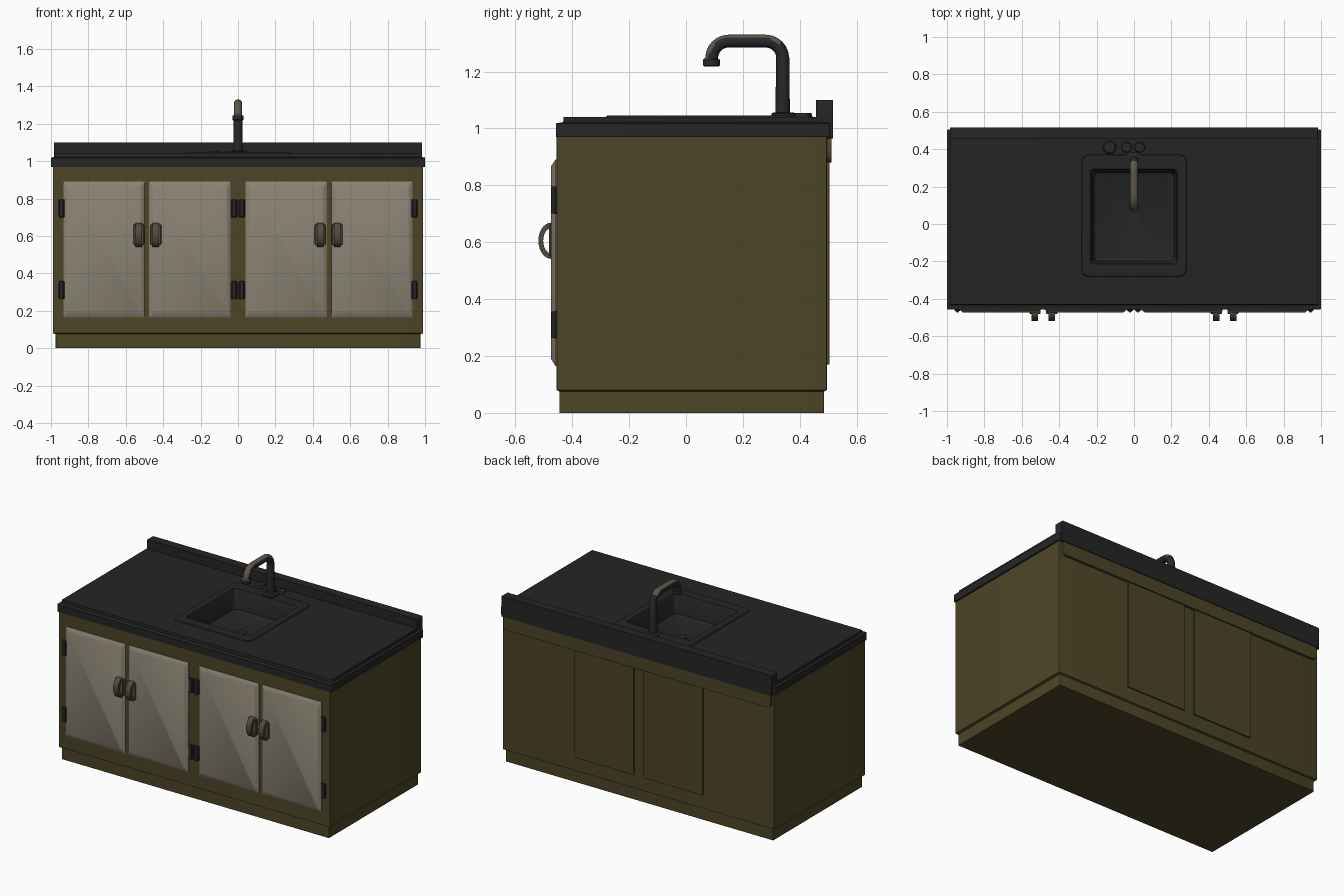
import bpy, bmesh, math
from mathutils import Vector

if "Cube" in bpy.data.objects:
    bpy.data.objects.remove(bpy.data.objects["Cube"])


def material(name, rgb):
    m = bpy.data.materials.new(name)
    m.diffuse_color = (*rgb, 1)
    m.use_nodes = True
    m.node_tree.nodes["Principled BSDF"].inputs["Base Color"].default_value = m.diffuse_color
    return m


OLIVE = material("olive_cabinet", (0.074, 0.060, 0.020))
BLACK = material("black_counter", (0.0185, 0.0185, 0.0185))
CREAM = material("grey_beige_door", (0.255, 0.224, 0.172))
BRONZE = material("worn_bronze", (0.085, 0.068, 0.048))
IRON = material("dark_iron", (0.020, 0.021, 0.024))
WORN = material("worn_tap_metal", (0.115, 0.095, 0.068))


def finish(name, bm, *mats, angle=35):
    me = bpy.data.meshes.new(name)
    bm.to_mesh(me)
    bm.free()
    ob = bpy.data.objects.new(name, me)
    bpy.context.collection.objects.link(ob)
    for m in mats:
        me.materials.append(m)
    bpy.ops.object.select_all(action='DESELECT')
    ob.select_set(True)
    bpy.context.view_layer.objects.active = ob
    bpy.ops.object.shade_smooth_by_angle(angle=math.radians(angle))
    return ob


def rounded_rect(u0, u1, v0, v1, r, n=4):
    pts = []
    for k, (cu, cv) in enumerate([(u1 - r, v1 - r), (u0 + r, v1 - r),
                                  (u0 + r, v0 + r), (u1 - r, v0 + r)]):
        for i in range(n + 1):
            a = math.pi / 2 * (k + i / n)
            pts.append((cu + r * math.cos(a), cv + r * math.sin(a)))
    return pts


def loft(name, loops, mat, axis='z', cap_start=True, cap_end=True):
    """Skin rounded rectangles (u0, u1, v0, v1, height, radius) along an axis."""
    bm = bmesh.new()
    rings = []
    for u0, u1, v0, v1, w, r in loops:
        rings.append([bm.verts.new((u, v, w) if axis == 'z' else (u, w, v))
                      for u, v in rounded_rect(u0, u1, v0, v1, r)])
    n = len(rings[0])
    for a, b in zip(rings, rings[1:]):
        for i in range(n):
            j = (i + 1) % n
            bm.faces.new((a[i], a[j], b[j], b[i]))
    if cap_start:
        bm.faces.new(rings[0][::-1])
    if cap_end:
        bm.faces.new(rings[-1])
    if cap_start and cap_end:
        bmesh.ops.recalc_face_normals(bm, faces=bm.faces)
    return finish(name, bm, mat)


def cylinder(name, centre, radius, height, mat, sides=20, top=1.0):
    bm = bmesh.new()
    bmesh.ops.create_cone(bm, cap_ends=True, segments=sides, radius1=radius,
                          radius2=radius * top, depth=height)
    bmesh.ops.translate(bm, verts=bm.verts, vec=centre)
    return finish(name, bm, mat)


# Cabinet body with recessed plinth, open under the counter
loft("cabinet_body", [
    (-.975, .975, -.445, .485, 0, .004),
    (-.975, .975, -.445, .485, .075, .004),
    (-.99, .99, -.455, .495, .08, .004),
    (-.99, .99, -.455, .495, .975, .004)], OLIVE, cap_end=False)

# Counter, raised sink rim and basin in one skin
loft("counter_and_basin", [
    (-.97, .97, -.44, .48, .97, .004),
    (-1, 1, -.457, .505, .97, .006),
    (-1, 1, -.457, .505, 1.018, .006),
    (-.985, .985, -.432, .48, 1.022, .006),
    (-.985, .985, -.43, .48, 1.04, .006),
    (-.282, .282, -.282, .372, 1.04, .04),
    (-.278, .278, -.278, .368, 1.045, .036),
    (-.232, .232, -.215, .293, 1.045, .018),
    (-.228, .228, -.211, .289, 1.038, .018),
    (-.215, .215, -.198, .276, .92, .03),
    (-.20, .20, -.183, .261, .91, .03)], BLACK, cap_start=False)

# Drain in the basin floor
cylinder("drain", (0, .04, .911), .03, .006, IRON)

# Backsplash
loft("backsplash", [
    (-.985, .985, .965, 1.1, .457, .006),
    (-.985, .985, .965, 1.1, .517, .006)], BLACK, 'y')

# Back strip and two thin back panels
loft("back_strip", [
    (-.975, .975, .88, .975, .49, .03),
    (-.975, .975, .88, .975, .512, .03)], OLIVE, 'y')
for side, (x0, x1) in (("left", (-.475, -.04)), ("right", (.03, .465))):
    loft("back_panel_" + side, [
        (x0, x1, .17, .90, .49, .004),
        (x0, x1, .17, .90, .504, .004)], OLIVE, 'y')

# Four doors with chamfered borders
for i, (x0, x1) in enumerate([(-.932, -.50), (-.475, -.04), (.04, .475), (.50, .932)]):
    loft(f"door_{i + 1}", [
        (x0, x1, .165, .89, -.45, .006),
        (x0, x1, .165, .89, -.459, .006),
        (x0 + .018, x1 - .018, .19, .868, -.474, .012)], CREAM, 'y')

# Hinges: leaf and barrel at each outer door edge
for i, x in enumerate((-.944, -.021, .021, .944)):
    for j, z in enumerate((.31, .748)):
        loft(f"hinge_leaf_{i}_{j}", [
            (x - .017, x + .017, z - .048, z + .048, -.45, .005),
            (x - .017, x + .017, z - .048, z + .048, -.461, .005),
            (x - .012, x + .012, z - .043, z + .043, -.466, .005)], IRON, 'y')
        cylinder(f"hinge_barrel_{i}_{j}", (x, -.463, z), .010, .094, IRON, 12)


# Curved handles with mounting plates
def handle(name, x, width=.036, n=14):
    bm = bmesh.new()
    sections = []
    for i in range(n + 1):
        a = math.pi * (i / n - .5)
        c, s = math.cos(a), math.sin(a)
        ring = [(-width / 2, .046, .064), (width / 2, .046, .064),
                (width / 2, .029, .045), (-width / 2, .029, .045)]
        sections.append([bm.verts.new((x + dx, -.473 - ry * c, .605 + rz * s))
                         for dx, ry, rz in ring])
    for a, b in zip(sections, sections[1:]):
        for i in range(4):
            j = (i + 1) % 4
            bm.faces.new((a[i], a[j], b[j], b[i]))
    bm.faces.new(sections[0])
    bm.faces.new(sections[-1])
    bmesh.ops.recalc_face_normals(bm, faces=bm.faces)
    finish(name, bm, BRONZE)


for i, x in enumerate((-.53, -.44, .44, .53)):
    handle(f"handle_{i + 1}", x)
    loft(f"handle_plate_{i + 1}", [
        (x - .03, x + .03, .55, .665, -.46, .012),
        (x - .03, x + .03, .55, .665, -.477, .012),
        (x - .026, x + .026, .554, .661, -.481, .010)], BRONZE, 'y')


# Tap: swept tube with a worn outer face on the bend
def tap(sides=20):
    path = [(.34, 1.045, .025), (.34, 1.247, .024)]
    for cy, start in ((.28, 0), (.15, 90)):
        for d in range(start, start + 91, 15):
            a = math.radians(d)
            path.append((cy + .06 * math.cos(a), 1.247 + .06 * math.sin(a), .0225))
    path += [(.09, 1.242, .030), (.09, 1.222, .030), (.09, 1.218, .026)]
    bm = bmesh.new()
    rings = []
    for i, (y, z, r) in enumerate(path):
        p, q = path[max(i - 1, 0)], path[min(i + 1, len(path) - 1)]
        t = Vector((0, q[0] - p[0], q[1] - p[1])).normalized()
        side = Vector((1, 0, 0))
        up = t.cross(side)
        rings.append([bm.verts.new(Vector((0, y, z)) + r * (
            math.cos(k * math.tau / sides) * side + math.sin(k * math.tau / sides) * up))
            for k in range(sides)])
    for a, b in zip(rings, rings[1:]):
        for i in range(sides):
            j = (i + 1) % sides
            bm.faces.new((a[i], a[j], b[j], b[i]))
    bm.faces.new(rings[0])
    bm.faces.new(rings[-1])
    bmesh.ops.recalc_face_normals(bm, faces=bm.faces)
    for f in bm.faces:
        c = f.calc_center_median()
        out = Vector((0, c.y - .24, c.z - 1.2)).normalized()
        if c.z > 1.235 and c.y < .33 and f.normal.dot(out) > .45:
            f.material_index = 1
    finish("tap", bm, IRON, WORN)


tap()
loft("tap_base", [
    (-.04, .04, .30, .385, 1.04, .03),
    (-.04, .04, .30, .385, 1.052, .03),
    (-.032, .032, .308, .377, 1.056, .025)], IRON)
for i, (x, r) in enumerate(((-.13, .036), (-.04, .029), (.03, .029))):
    cylinder(f"tap_knob_{i + 1}", (x, .41, 1.046), r, .016, IRON, 20, .85)
